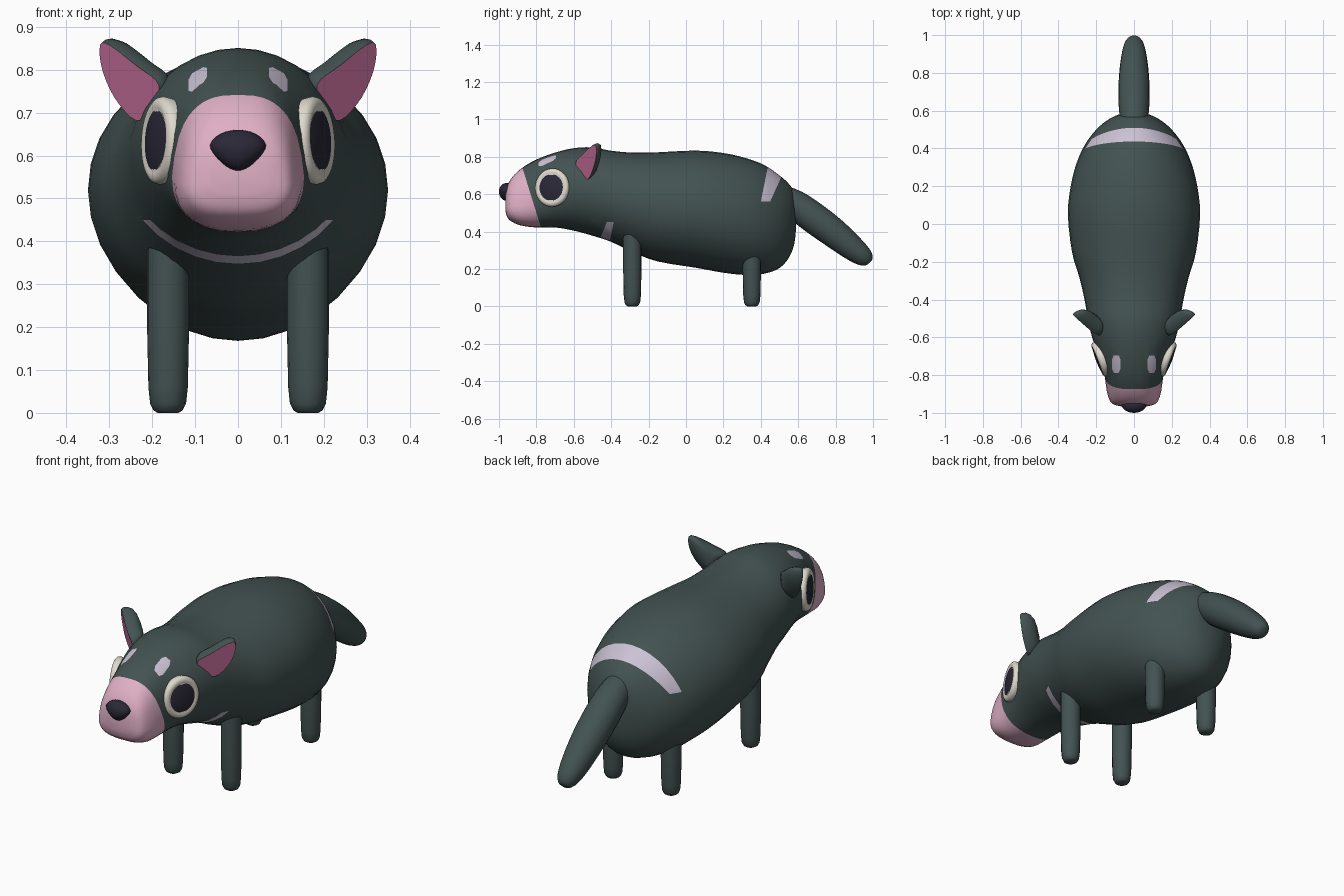
import bpy, bmesh, math
from mathutils import Vector, Matrix

if "Cube" in bpy.data.objects:
    bpy.data.objects.remove(bpy.data.objects["Cube"])


def material(name, rgb):
    m = bpy.data.materials.new(name)
    m.diffuse_color = (*rgb, 1)
    m.use_nodes = True
    m.node_tree.nodes["Principled BSDF"].inputs["Base Color"].default_value = m.diffuse_color
    return m


FUR = material("dark_fur", (0.055, 0.085, 0.082))
PINK = material("muzzle_pink", (0.74, 0.43, 0.56))
EAR = material("ear_pink", (0.53, 0.15, 0.31))
PALE = material("pale_marking", (0.60, 0.54, 0.66))
WHITE = material("eye_ring", (0.74, 0.70, 0.62))
BLACK = material("dark_eye_nose", (0.024, 0.021, 0.038))


def finish(bm, name, mats, angle=40):
    bmesh.ops.recalc_face_normals(bm, faces=bm.faces[:])
    me = bpy.data.meshes.new(name)
    bm.to_mesh(me)
    bm.free()
    for m in mats:
        me.materials.append(m)
    ob = bpy.data.objects.new(name, me)
    bpy.context.collection.objects.link(ob)
    bpy.ops.object.select_all(action='DESELECT')
    ob.select_set(True)
    bpy.context.view_layer.objects.active = ob
    bpy.ops.object.shade_smooth_by_angle(angle=math.radians(angle))
    return ob


def spline(rows, steps, closed=False):
    """Catmull-Rom through rows of numbers."""
    n, out = len(rows), []
    get = lambda i: rows[i % n] if closed else rows[max(0, min(n - 1, i))]
    for i in range(n if closed else n - 1):
        a, b, c, d = (get(i + k) for k in (-1, 0, 1, 2))
        for j in range(steps):
            t = j / steps
            out.append([0.5 * (2 * q + (r - p) * t + (2 * p - 5 * q + 4 * r - s) * t * t
                               + (3 * q - p - 3 * r + s) * t ** 3)
                        for p, q, r, s in zip(a, b, c, d)])
    if not closed:
        out.append(list(rows[-1]))
    return out


def loft(bm, loops, cap_start=True, cap_end=True):
    """Skin a list of equal point loops; returns the start cap face."""
    rings = [[bm.verts.new(p) for p in lp] for lp in loops]
    n = len(rings[0])
    for a, b in zip(rings, rings[1:]):
        for i in range(n):
            bm.faces.new((a[i], a[(i + 1) % n], b[(i + 1) % n], b[i]))
    start = bm.faces.new(rings[0]) if cap_start else None
    if cap_end:
        bm.faces.new(rings[-1])
    return start


def paint(bm, planes, index, margin=0.08):
    """Cut a convex region bounded by planes into the skin and colour it."""
    planes = [(Vector(c), Vector(n).normalized()) for c, n in planes]
    inside = lambda f, m: all((f.calc_center_median() - c).dot(n) < m for c, n in planes)
    for c, n in planes:
        faces = [f for f in bm.faces if inside(f, margin)]
        geom = set(faces)
        for f in faces:
            geom.update(f.edges)
            geom.update(f.verts)
        bmesh.ops.bisect_plane(bm, geom=list(geom), dist=1e-5, plane_co=c, plane_no=n)
    for f in bm.faces:
        if inside(f, 0):
            f.material_index = index


# Body and head: y, bottom z, top z, half width, squareness
sections = [
    (-0.966, 0.51, 0.60, 0.065, 2.7), (-0.955, 0.475, 0.645, 0.105, 2.8),
    (-0.93, 0.452, 0.69, 0.126, 2.8), (-0.88, 0.432, 0.738, 0.14, 2.8),
    (-0.80, 0.422, 0.785, 0.155, 2.5), (-0.70, 0.422, 0.822, 0.188, 2.2),
    (-0.60, 0.405, 0.846, 0.222, 2), (-0.50, 0.378, 0.85, 0.245, 2),
    (-0.40, 0.345, 0.832, 0.262, 2), (-0.28, 0.288, 0.822, 0.29, 2),
    (-0.15, 0.24, 0.824, 0.328, 2), (0.05, 0.207, 0.833, 0.35, 2),
    (0.20, 0.18, 0.82, 0.335, 2), (0.32, 0.168, 0.793, 0.305, 2),
    (0.42, 0.175, 0.755, 0.26, 2), (0.50, 0.205, 0.70, 0.20, 2),
    (0.55, 0.26, 0.655, 0.14, 2), (0.578, 0.33, 0.61, 0.085, 2),
    (0.588, 0.41, 0.54, 0.03, 2)]
SEG = 32
loops = []
for y, lo, hi, w, e in spline(sections, 3):
    loop = []
    for k in range(SEG):
        a = 2 * math.pi * k / SEG
        c, s = math.cos(a), math.sin(a)
        x = math.copysign(abs(c) ** (2 / e), c) * w
        z = math.copysign(abs(s) ** (2 / e), s)
        x *= 1 - 0.2 * (e - 2) * z          # muzzle is wider at the jaw
        loop.append((x, y, (lo + hi) / 2 + z * (hi - lo) / 2))
    loops.append(loop)
bm = bmesh.new()
loft(bm, loops)
# Pink muzzle
paint(bm, [((0, -0.775, 0.42), (0, 1, 0.31))], 1)
# Rump band
paint(bm, [((0, 0.40, 0.56), (0, -1, 0.2)), ((0, 0.45, 0.56), (0, 1, -0.45)),
           ((0, 0, 0.56), (0, 0, -1))], 2)
# Chest band
paint(bm, [((0, -0.46, 0.36), (0, -1, 0.4)), ((0, -0.405, 0.36), (0, 1, -0.2)),
           ((0, 0, 0.45), (0, 0, 1))], 2)
# Brow spots, as rounded rectangles
for s in (-1, 1):
    cx, cy, rx, ry = 0.094 * s, -0.742, 0.022, 0.046
    planes = [((0, 0, 0.62), (0, 0, -1))]
    for sx, sy in ((1, 0), (-1, 0), (0, 1), (0, -1)):
        planes.append(((cx + sx * rx, cy + sy * ry, 0), (sx, sy, 0)))
    for sx in (-1, 1):
        for sy in (-1, 1):
            planes.append(((cx + sx * rx * 0.72, cy + sy * ry * 0.86, 0), (sx * ry, sy * rx, 0)))
    paint(bm, planes, 2, 0.05)
finish(bm, "body", [FUR, PINK, PALE], 60)


# Round tube along a path of (point, radius)
def tube(name, rows, seg, mat):
    bm = bmesh.new()
    pts = [Vector(r[:3]) for r in rows]
    loops = []
    for i, r in enumerate(rows):
        t = (pts[min(i + 1, len(pts) - 1)] - pts[max(i - 1, 0)]).normalized()
        v = t.cross(Vector((1, 0, 0)))
        loops.append([pts[i] + r[3] * (Vector((math.cos(a), 0, 0)) + v * math.sin(a))
                      for a in (2 * math.pi * k / seg for k in range(seg))])
    loft(bm, loops)
    return finish(bm, name, [mat], 60)


tube("tail", spline([(0, 0.48, 0.60, 0.06), (0, 0.58, 0.547, 0.077), (0, 0.68, 0.475, 0.083),
                     (0, 0.79, 0.393, 0.079), (0, 0.89, 0.312, 0.067), (0, 0.95, 0.265, 0.052),
                     (0, 0.978, 0.243, 0.032), (0, 0.985, 0.237, 0.012)], 3), 20, FUR)

# Crease mark under the tail
for i, s in enumerate((-1, 1)):
    tube(f"tail_crease_{i}", [(-0.032 * s, 0.553, 0.325, 0.006), (0, 0.572, 0.355, 0.008),
                              (0.032 * s, 0.577, 0.385, 0.006)], 6, FUR)

for s, side in ((-1, "left"), (1, "right")):
    # Legs
    for part, y, top in (("front_leg", -0.287, 0.43), ("back_leg", 0.352, 0.34)):
        x = 0.163 * s
        tube(f"{part}_{side}", [(x, y, 0, 0.024), (x, y, 0.006, 0.034), (x, y, 0.022, 0.042),
                                (x, y, 0.06, 0.046), (x, y, 0.2, 0.049), (x, y, top, 0.049)], 16, FUR)

    # Eye: turned disc with a pale raised rim and a dark centre
    out = Vector((math.cos(0.37) * s, -math.sin(0.37), 0.05)).normalized()
    u = Vector((0, 0, 1)).cross(out).normalized()
    v = out.cross(u)
    base = Vector((0.178 * s, -0.715, 0.635))
    bm = bmesh.new()
    profile = [(0.094, -0.03), (0.100, 0), (0.097, 0.011), (0.088, 0.018),
               (0.076, 0.019), (0.069, 0.016), (0.066, 0.017), (0.04, 0.022), (0.015, 0.024)]
    loft(bm, [[base + out * h + 1.03 * r * v * math.sin(a) + 0.97 * r * u * math.cos(a)
               for a in (2 * math.pi * k / 32 for k in range(32))] for r, h in profile])
    for f in bm.faces:
        d = f.calc_center_median() - base
        if d.dot(out) > 0.014 and (d - out * d.dot(out)).length < 0.069:
            f.material_index = 1
    finish(bm, f"eye_{side}", [WHITE, BLACK], 60)

    # Ear: flat pink inner face with a domed furry back
    outline = [(0.314, -0.49, 0.864), (0.319, -0.48, 0.81), (0.288, -0.497, 0.735),
               (0.238, -0.525, 0.682), (0.20, -0.565, 0.705), (0.185, -0.59, 0.765),
               (0.235, -0.56, 0.808)]
    edge = [Vector(p) for p in spline(outline, 4, True)]
    mid = sum(edge, Vector()) / len(edge)
    back = Vector((-0.66, 0.66, 0.33)).normalized()
    loops = [[(mid + (p - mid) * k + back * h) * 1 for p in edge]
             for k, h in ((1, 0), (1.03, 0.012), (0.99, 0.03), (0.86, 0.05), (0.62, 0.066), (0.25, 0.074))]
    bm = bmesh.new()
    loft(bm, [[(p.x * s, p.y, p.z) for p in lp] for lp in loops]).material_index = 1
    finish(bm, f"ear_{side}", [FUR, EAR], 50)

# Nose: rounded triangle
bm = bmesh.new()
bmesh.ops.create_uvsphere(bm, u_segments=24, v_segments=14, radius=1)
for vert in bm.verts:
    x, y, z = vert.co
    taper = 0.62 + 0.38 * min(1, (z + 1) / 1.15)
    vert.co = (x * 0.067 * taper, -0.958 + y * 0.042, 0.615 + z * (0.045 if z > 0 else 0.051))
finish(bm, "nose", [BLACK], 60)
